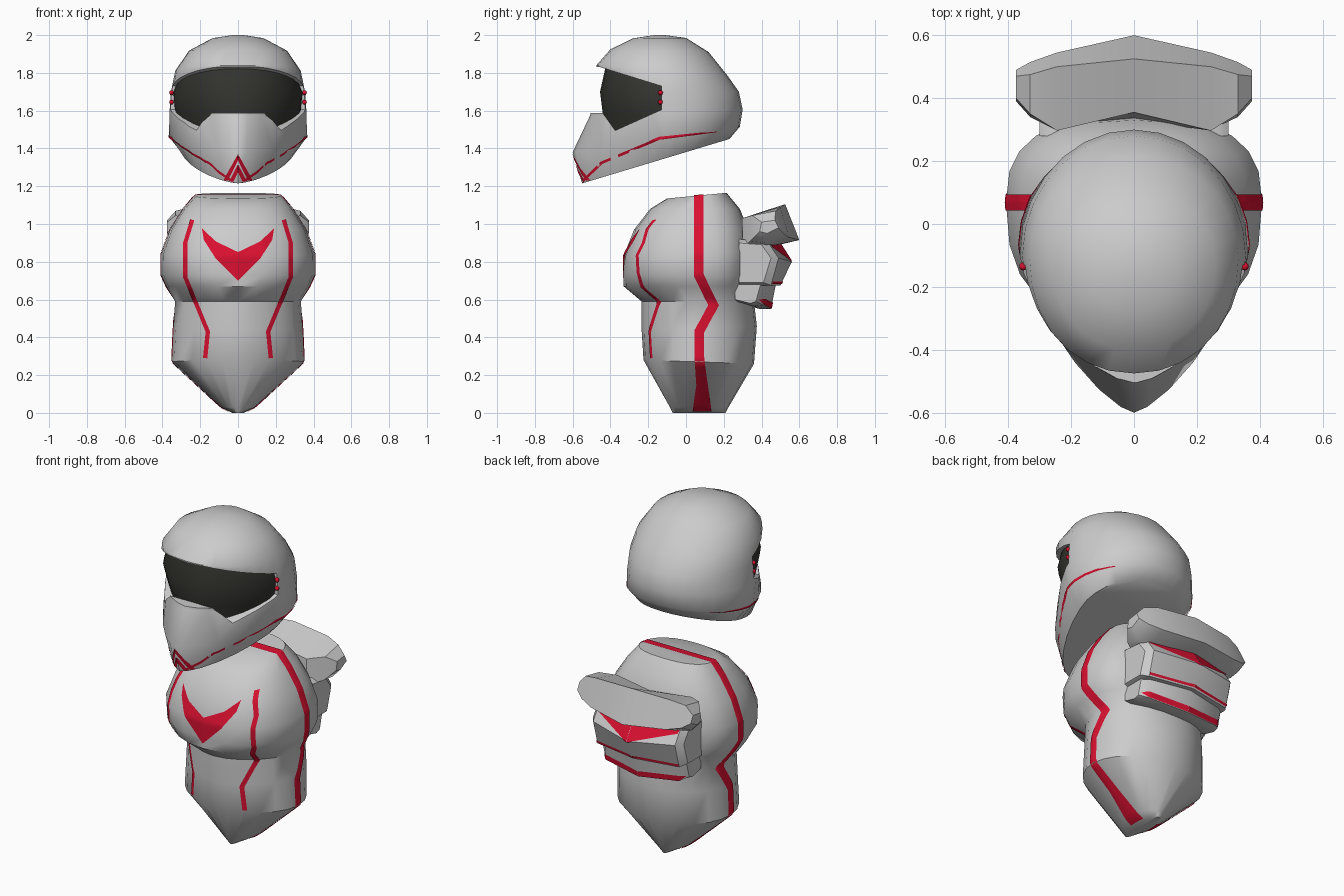
import bpy, bmesh, math
from mathutils import Vector
from mathutils.bvhtree import BVHTree

if "Cube" in bpy.data.objects:
    bpy.data.objects.remove(bpy.data.objects["Cube"])


def material(name, rgb):
    m = bpy.data.materials.new(name)
    m.diffuse_color = (*rgb, 1)
    m.use_nodes = True
    m.node_tree.nodes["Principled BSDF"].inputs["Base Color"].default_value = m.diffuse_color
    return m


RED = material("red", (0.7, 0.005, 0.03))
DARK = material("dark_glass", (0.035, 0.035, 0.03))


def finish(bm, name, mat=None, angle=42):
    bmesh.ops.recalc_face_normals(bm, faces=bm.faces)
    me = bpy.data.meshes.new(name)
    bm.to_mesh(me)
    bm.free()
    ob = bpy.data.objects.new(name, me)
    bpy.context.collection.objects.link(ob)
    if mat:
        me.materials.append(mat)
    if angle:
        smooth(ob, angle)
    return ob


def smooth(ob, angle):
    bpy.ops.object.select_all(action='DESELECT')
    ob.select_set(True)
    bpy.context.view_layer.objects.active = ob
    bpy.ops.object.shade_smooth_by_angle(angle=math.radians(angle))


def skin(bm, rings):
    rows = [[bm.verts.new(p) for p in r] for r in rings]
    n = len(rows[0])
    for a, b in zip(rows, rows[1:]):
        for i in range(n):
            j = (i + 1) % n
            bm.faces.new((a[i], a[j], b[j], b[i]))
    bm.faces.new(rows[0])
    bm.faces.new(rows[-1])


def loft(name, rings, n=24, mat=None, angle=42):
    """Each ring: front y, front z, back y, back z, widest y, half width, front power, back power."""
    out = []
    for yf, zf, yb, zb, ym, w, pf, pb in rings:
        ring = []
        for i in range(n):
            t = 2 * math.pi * i / n
            s, c = math.sin(t), -math.cos(t)
            e = 2 / (pf if c < 0 else pb)
            x = w * math.copysign(abs(s) ** e, s)
            d = abs(c) ** e if abs(c) > 1e-6 else 0
            y = ym + d * ((yf - ym) if c < 0 else (yb - ym))
            ring.append((x, y, zf + (zb - zf) * (y - yf) / (yb - yf)))
        out.append(ring)
    bm = bmesh.new()
    skin(bm, out)
    return finish(bm, name, mat, angle)


def stripe(pts, widths):
    """Mitred ribbon along a 2D path, as quads."""
    if not isinstance(widths, list):
        widths = [widths] * len(pts)
    P = [Vector(p) for p in pts]
    L, R = [], []
    for i, p in enumerate(P):
        d = [(b - a).normalized() for a, b in zip(P[max(i - 1, 0):], P[max(i - 1, 0) + 1:i + 2])]
        t = sum(d, Vector((0, 0))).normalized()
        k = widths[i] / 2 / max(0.5, t.dot(d[0]))
        nrm = Vector((-t.y, t.x)) * k
        L.append(p + nrm)
        R.append(p - nrm)
    return [(L[i], L[i + 1], R[i + 1], R[i]) for i in range(len(P) - 1)]


VIEWS = {
    "front": (lambda a, b: (a, -3, b), (0, 1, 0)),
    "back": (lambda a, b: (a, 3, b), (0, -1, 0)),
    "side": (lambda a, b: (3, a, b), (-1, 0, 0)),
    "top": (lambda a, b: (a, b, 3), (0, 0, -1)),
}


def decal(name, target, view, polys, mirror=True):
    """Flat shapes projected onto the target's surface."""
    place, ray = VIEWS[view]
    ray = Vector(ray)
    src = target.data
    tree = BVHTree.FromPolygons([v.co for v in src.vertices], [p.vertices for p in src.polygons])
    bm = bmesh.new()
    for poly in polys:
        bm.faces.new([bm.verts.new(place(*p)) for p in poly])
    bmesh.ops.remove_doubles(bm, verts=bm.verts, dist=1e-5)
    bmesh.ops.triangulate(bm, faces=bm.faces)
    for _ in range(6):
        long = [e for e in bm.edges if e.calc_length() > 0.025]
        if not long:
            break
        bmesh.ops.subdivide_edges(bm, edges=long, cuts=1)
        bmesh.ops.triangulate(bm, faces=bm.faces)
    lost = []
    for v in bm.verts:
        hit, nrm, _, _ = tree.ray_cast(v.co, ray)
        if hit is None:
            lost.append(v)
        else:
            v.co = hit + nrm * (-0.004 if nrm.dot(ray) > 0 else 0.004)
    bmesh.ops.delete(bm, geom=lost, context='VERTS')
    ob = finish(bm, name, RED, 60)
    if mirror:
        ob.modifiers.new("mirror", 'MIRROR').use_mirror_merge = False
    return ob


# Torso
torso = loft("torso", [
    (-.07, 0, .21, 0, .07, .03, 2, 2),
    (-.085, .03, .225, .03, .07, .09, 2, 2),
    (-.225, .28, .36, .26, .07, .35, 1.9, 2),
    (-.235, .44, .375, .46, .07, .342, 1.8, 2),
    (-.235, .59, .36, .59, .07, .333, 1.8, 2.1),
    (-.33, .67, .345, .67, .07, .38, 2.1, 2.3),
    (-.33, .73, .345, .73, .07, .407, 2.4, 2.6),
    (-.33, .83, .345, .85, .07, .407, 2.5, 2.6),
    (-.275, .97, .33, .97, .07, .36, 2.5, 2.5),
    (-.19, 1.08, .285, 1.08, .07, .29, 2.4, 2.5),
    (-.1, 1.135, .215, 1.165, .07, .23, 2.3, 2.5)])

# Helmet shell
helmet = loft("helmet", [
    (-.55, 1.215, .23, 1.45, -.05, .29, 1.5, 2),
    (-.60, 1.38, .285, 1.515, -.07, .365, 1.4, 2),
    (-.51, 1.57, .30, 1.605, -.1, .363, 1.5, 2),
    (-.47, 1.70, .28, 1.70, -.1, .355, 2, 2),
    (-.475, 1.84, .22, 1.785, -.11, .332, 2.1, 2),
    (-.40, 1.925, .12, 1.91, -.13, .26, 2.1, 2),
    (-.28, 1.983, 0, 1.985, -.14, .135, 2, 2),
    (-.17, 2, -.11, 2, -.14, .03, 2, 2)], n=28)

# Red trim on the torso
decal("chest_chevron", torso, "front",
      [[(.19, .975), (.115, .905), (0, .85), (0, .70), (.12, .82), (.18, .915)]])
decal("chest_stripe", torso, "front",
      [*stripe([(.24, 1.02), (.277, .9), (.277, .72), (.158, .43), (.172, .29)], .022)])
decal("side_stripe", torso, "side",
      stripe([(.068, 1.15), (.068, .73), (.145, .57), (.07, .43), (.07, .3), (.085, .15), (.085, .01)],
             [.05, .05, .05, .05, .05, .06, .1]))
decal("shoulder_stripe", torso, "top", [[(-.3, .043), (.3, .043), (.3, .093), (-.3, .093)]], False)

# Red trim on the helmet
decal("jaw_line", helmet, "side",
      stripe([(.16, 1.49), (-.14, 1.455), (-.445, 1.325), (-.55, 1.222)], [.004, .014, .014, .014]))
decal("chin_chevron", helmet, "front",
      [[(0, 1.37), (0, 1.335), (.06, 1.215), (.082, 1.218)],
       [(0, 1.315), (0, 1.27), (.027, 1.215), (.05, 1.215)]])

# Visor opening cut through the helmet sides
bm = bmesh.new()
cut = [(-.13, 1.73), (-.13, 1.605), (-.375, 1.495), (-.44, 1.587), (-.8, 1.587), (-.8, 1.83), (-.46, 1.832)]
skin(bm, [[(x, y, z) for y, z in cut] for x in (-.6, .6)])
cutter = finish(bm, "visor_cutter", None, 0)
cutter.hide_render = True
mod = helmet.modifiers.new("opening", 'BOOLEAN')
mod.operation, mod.object, mod.solver = 'DIFFERENCE', cutter, 'EXACT'
bpy.context.view_layer.objects.active = helmet
bpy.ops.object.modifier_apply(modifier=mod.name)
bpy.data.objects.remove(cutter)
smooth(helmet, 42)

# Visor glass
loft("visor", [
    (-.42, 1.45, .1, 1.55, -.1, .30, 1.7, 2),
    (-.44, 1.58, .1, 1.58, -.1, .335, 1.75, 2),
    (-.455, 1.70, .1, 1.69, -.1, .345, 2, 2),
    (-.425, 1.835, .1, 1.72, -.1, .315, 2.1, 2)], n=28, mat=DARK)

# Visor hinge studs
for side in (-1, 1):
    for z in (1.645, 1.695):
        bpy.ops.mesh.primitive_uv_sphere_add(segments=10, ring_count=6, radius=.013,
                                             location=(side * .352, -.135, z))
        stud = bpy.context.object
        stud.name = "hinge_stud"
        stud.data.materials.append(RED)
        smooth(stud, 50)


def pack_part(name, sections):
    """Side profiles at growing x, mirrored to the other side."""
    half = [[(x, y, z) for y, z in prof] for x, prof in sections]
    left = [[(-x, y, z) for x, y, z in r] for r in half[:0:-1]]
    bm = bmesh.new()
    skin(bm, left + half)
    return finish(bm, name, None, 35)


# Back pack: three stacked lobes
pack_part("pack_top", [
    (0, [(.355, 1.03), (.525, 1.105), (.6, .915), (.45, .88), (.33, .87)]),
    (.245, [(.297, 1.03), (.50, 1.09), (.545, .93), (.43, .88), (.30, .87)]),
    (.33, [(.35, 1.045), (.475, 1.07), (.515, .95), (.42, .90), (.34, .91)]),
    (.375, [(.40, 1.01), (.47, 1.02), (.49, .98), (.43, .95), (.39, .96)])])
pack_mid = pack_part("pack_middle", [
    (0, [(.3, .92), (.49, .91), (.56, .80), (.50, .675), (.3, .675)]),
    (.27, [(.28, .92), (.43, .91), (.49, .82), (.45, .675), (.28, .675)]),
    (.30, [(.28, .90), (.40, .89), (.45, .82), (.41, .69), (.28, .69)])])
pack_low = pack_part("pack_bottom", [
    (0, [(.3, .70), (.48, .70), (.45, .55), (.39, .55), (.285, .58)]),
    (.24, [(.27, .70), (.43, .70), (.41, .57), (.36, .565), (.27, .59)]),
    (.28, [(.26, .70), (.40, .70), (.37, .59), (.34, .58), (.26, .60)])])

# Red trim on the pack
decal("pack_chevron", pack_mid, "back", [[(0, .905), (.27, .90), (.265, .875), (0, .795)]])
decal("pack_line", pack_mid, "back", stripe([(0, .69), (.27, .69)], .014))
decal("pack_band", pack_low, "back", [[(0, .552), (.24, .572), (.27, .60), (.24, .605), (0, .585)]])
